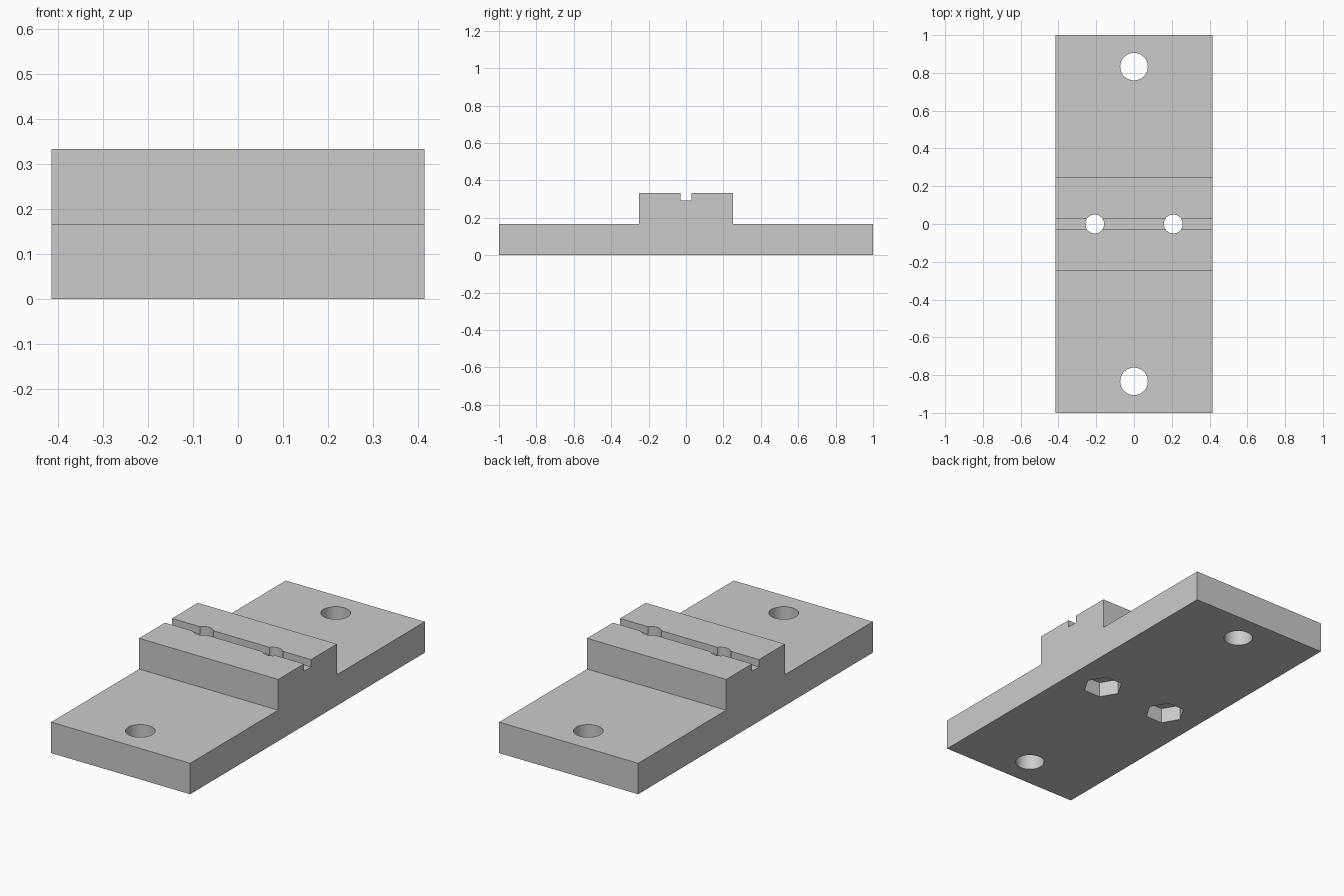
import bpy
import bmesh
from math import radians

cube = bpy.data.objects.get("Cube")
if cube:
    bpy.data.objects.remove(cube, do_unlink=True)

HALF_W = 0.415
BASE_H, TOP_H = 0.167, 0.333

grey = bpy.data.materials.new("light grey")
grey.use_nodes = True
grey.diffuse_color = (0.6, 0.6, 0.6, 1)
grey.node_tree.nodes["Principled BSDF"].inputs["Base Color"].default_value = (0.6, 0.6, 0.6, 1)

# Stepped plate with a grooved ridge, extruded across its width
half = [(0.03, 0.293), (0.03, TOP_H), (0.25, TOP_H), (0.25, BASE_H), (1, BASE_H), (1, 0)]
profile = half + [(-y, z) for y, z in reversed(half)]
bm = bmesh.new()
face = bm.faces.new([bm.verts.new((-HALF_W, y, z)) for y, z in profile])
ext = bmesh.ops.extrude_face_region(bm, geom=[face])
moved = [v for v in ext["geom"] if isinstance(v, bmesh.types.BMVert)]
bmesh.ops.translate(bm, verts=moved, vec=(2 * HALF_W, 0, 0))
bmesh.ops.recalc_face_normals(bm, faces=bm.faces)
mesh = bpy.data.meshes.new("mounting_plate")
bm.to_mesh(mesh)
bm.free()
plate = bpy.data.objects.new("mounting_plate", mesh)
bpy.context.collection.objects.link(plate)
mesh.materials.append(grey)


def cut(name, x, y, radius, sides, bottom, top):
    """Cut a vertical prism out of the plate."""
    bpy.ops.mesh.primitive_cylinder_add(vertices=sides, radius=radius, depth=top - bottom,
                                        location=(x, y, (top + bottom) / 2))
    cutter = bpy.context.object
    cutter.name = name
    cutter.hide_render = True
    if sides == 6:
        # Hexagon corners point sideways
        cutter.rotation_euler.z = radians(30)
    cutter.data.materials.append(grey)
    mod = plate.modifiers.new(name, "BOOLEAN")
    mod.operation, mod.solver, mod.object = "DIFFERENCE", "EXACT", cutter
    bpy.ops.object.select_all(action="DESELECT")
    plate.select_set(True)
    bpy.context.view_layer.objects.active = plate
    bpy.ops.object.modifier_apply(modifier=name)
    bpy.data.objects.remove(cutter, do_unlink=True)


# End mounting holes, ridge bolt holes and nut pockets underneath
for side in (-1, 1):
    cut("mounting_hole", 0, side * 0.833, 0.073, 48, -0.1, 0.5)
    cut("bolt_hole", side * 0.208, 0, 0.05, 48, -0.1, 0.5)
    cut("nut_pocket", side * 0.208, 0, 0.101, 6, -0.1, 0.083)

bpy.ops.object.shade_smooth_by_angle(angle=radians(30))
